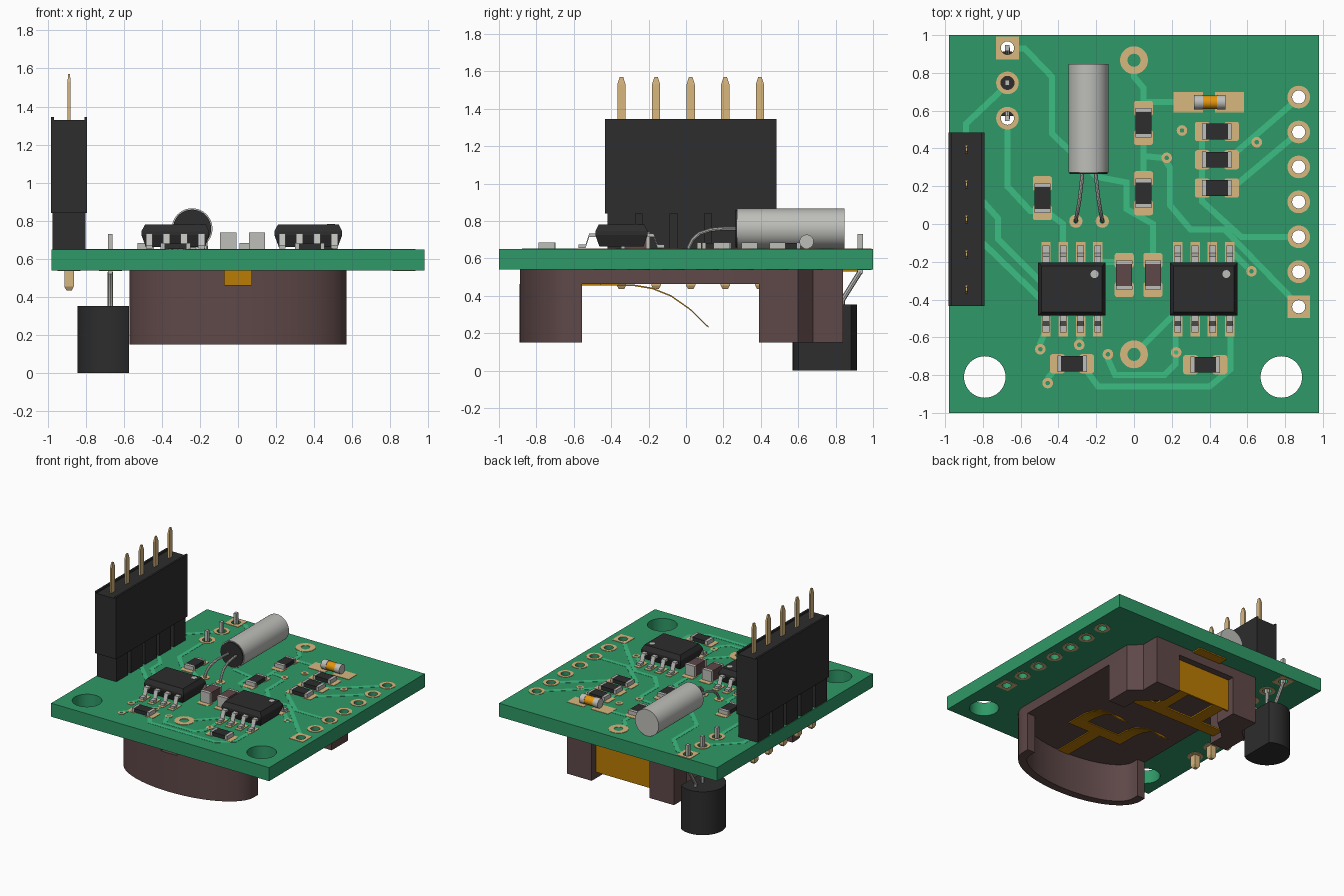
import bpy, bmesh, math
from mathutils import Matrix, Vector

cube = bpy.data.objects.get("Cube")
if cube:
    bpy.data.objects.remove(cube, do_unlink=True)


def material(name, rgb):
    lin = [((c / 255 + 0.055) / 1.055) ** 2.4 for c in rgb] + [1]
    m = bpy.data.materials.new(name)
    m.use_nodes = True
    m.diffuse_color = lin
    m.node_tree.nodes["Principled BSDF"].inputs["Base Color"].default_value = lin
    return m


GREEN = material("board green", (47, 153, 103))
TRACE = material("trace green", (60, 190, 130))
TAN = material("pad gold", (217, 183, 127))
AMBER = material("diode amber", (230, 150, 12))
CLIP = material("clip gold", (186, 124, 4))
BROWN = material("holder brown", (95, 72, 72))
BLACK = material("plastic black", (45, 45, 46))
SILVER = material("metal silver", (190, 190, 186))


def from_bm(name, bm, mat, smooth=False):
    bmesh.ops.recalc_face_normals(bm, faces=bm.faces)
    for f in bm.faces:
        f.smooth = False
    me = bpy.data.meshes.new(name)
    bm.to_mesh(me)
    bm.free()
    me.materials.append(mat)
    ob = bpy.data.objects.new(name, me)
    bpy.context.collection.objects.link(ob)
    if smooth:
        bpy.ops.object.select_all(action='DESELECT')
        ob.select_set(True)
        bpy.context.view_layer.objects.active = ob
        bpy.ops.object.shade_smooth_by_angle(angle=math.radians(30))
    return ob


def box(name, x0, x1, y0, y1, z0, z1, mat):
    bm = bmesh.new()
    bmesh.ops.create_cube(bm, size=1, matrix=Matrix.Translation(((x0 + x1) / 2, (y0 + y1) / 2, (z0 + z1) / 2))
                          @ Matrix.Diagonal((x1 - x0, y1 - y0, z1 - z0, 1)))
    return from_bm(name, bm, mat)


def cylinder(name, a, b, r, mat, n=32):
    a, b = Vector(a), Vector(b)
    rot = (b - a).to_track_quat('Z', 'Y').to_matrix().to_4x4()
    bm = bmesh.new()
    bmesh.ops.create_cone(bm, cap_ends=True, segments=n, radius1=r, radius2=r, depth=(b - a).length,
                          matrix=Matrix.Translation((a + b) / 2) @ rot)
    return from_bm(name, bm, mat, True)


def loft(name, rings, mat, smooth=False):
    """Skin a run of four-cornered rings and cap both ends."""
    bm = bmesh.new()
    rings = [[bm.verts.new(p) for p in ring] for ring in rings]
    for lo, hi in zip(rings, rings[1:]):
        for i in range(4):
            bm.faces.new((lo[i], lo[i - 3], hi[i - 3], hi[i]))
    bm.faces.new(rings[0])
    bm.faces.new(rings[-1])
    return from_bm(name, bm, mat, smooth)


def stack(name, cx, cy, levels, mat):
    """Centred rectangles, each (z, half_x, half_y)."""
    loft(name, [[(cx + sx * hx, cy + sy * hy, z) for sx, sy in ((-1, -1), (1, -1), (1, 1), (-1, 1))]
                for z, hx, hy in levels], mat)


def curve_bm(loops, cyclic, z=0, **settings):
    cu = bpy.data.curves.new("outline", 'CURVE')
    for k, v in settings.items():
        setattr(cu, k, v)
    for pts in loops:
        sp = cu.splines.new('POLY')
        sp.points.add(len(pts) - 1)
        for p, q in zip(sp.points, pts):
            p.co = (*q, 1) if len(q) == 3 else (*q, 0, 1)
        sp.use_cyclic_u = cyclic
    ob = bpy.data.objects.new("outline", cu)
    bpy.context.collection.objects.link(ob)
    me = bpy.data.meshes.new_from_object(ob.evaluated_get(bpy.context.evaluated_depsgraph_get()))
    bpy.data.objects.remove(ob, do_unlink=True)
    bm = bmesh.new()
    bm.from_mesh(me)
    bpy.data.meshes.remove(me)
    bmesh.ops.translate(bm, vec=(0, 0, z), verts=bm.verts)
    bmesh.ops.remove_doubles(bm, verts=bm.verts, dist=1e-5)
    return bm


def plate(name, loops, z0, z1, mat):
    """Flat outline with holes, extruded from z0 to z1."""
    bm = curve_bm(loops, True, (z0 + z1) / 2, dimensions='2D', fill_mode='BOTH', extrude=(z1 - z0) / 2)
    return from_bm(name, bm, mat, True)


def wire(name, pts, r, mat):
    bm = curve_bm([pts], False, dimensions='3D', bevel_depth=r, bevel_resolution=2, use_fill_caps=True)
    return from_bm(name, bm, mat, True)


def circle(x, y, r, n=28):
    return [(x + r * math.cos(2 * math.pi * i / n), y + r * math.sin(2 * math.pi * i / n)) for i in range(n)]


def rect(x0, x1, y0, y1, r=0):
    if not r:
        return [(x0, y0), (x1, y0), (x1, y1), (x0, y1)]
    corners = [(x1 - r, y1 - r), (x0 + r, y1 - r), (x0 + r, y0 + r), (x1 - r, y0 + r)]
    return [(cx + r * math.cos(a), cy + r * math.sin(a)) for q, (cx, cy) in enumerate(corners)
            for a in [math.pi / 2 * (q + k / 3) for k in range(4)]]


def stroke(pts, w):
    """Outline of a mitred path of width w."""
    pts = [Vector(p) for p in pts]
    left, right = [], []
    for i, p in enumerate(pts):
        d0 = (p - pts[i - 1]).normalized() if i else (pts[1] - p).normalized()
        d1 = (pts[i + 1] - p).normalized() if i < len(pts) - 1 else d0
        n = Vector((-d0.y - d1.y, d0.x + d1.x)).normalized()
        n *= w / 2 / max(0.4, n.dot(Vector((-d0.y, d0.x))))
        left.append(tuple(p + n))
        right.append(tuple(p - n))
    return left + right[::-1]


B, T = 0.54, 0.65  # board underside and top
PAD, LINE = 0.003, 0.0015  # copper heights

# Board with mounting and pin holes
edge_holes = [(0.872, 0.672 - 0.185 * i) for i in range(7)]
sensor_holes = [(-0.67, y) for y in (0.932, 0.747, 0.56)]
plate("board", [rect(-0.98, 0.98, -1, 1), circle(-0.79, -0.81, 0.11, 40), circle(0.78, -0.81, 0.11, 40)]
      + [circle(x, y, 0.035, 20) for x, y in edge_holes + sensor_holes], B, T, GREEN)

# Ring pads on both faces, the first of each row square
for i, (x, y) in enumerate(edge_holes + sensor_holes):
    outer = rect(x - .06, x + .06, y - .06, y + .06) if i in (6, 7) else circle(x, y, 0.06)
    for side, z in (("top", T), ("bottom", B - PAD)):
        plate(f"{side}_pin_pad_{i}", [outer, circle(x, y, 0.035, 20)], z, z + PAD, TAN)
for x, y, r, h in [(0, .867, .074, .035), (0, -.69, .074, .035), (-.308, .015, .035, .014), (-.168, .015, .035, .014)] + [
        (x, y, .028, .012) for x, y in ((.254, .495), (.65, .433), (.173, .35), (.622, -.25), (-.496, -.663),
                                        (-.457, -.842), (-.29, -.64), (-.138, -.69), (.223, -.68))]:
    plate("via_ring", [circle(x, y, r), circle(x, y, h, 16)], T, T + PAD, TAN)

# Traces
for i, path in enumerate([
        [(-.61, .93), (-.58, .93), (-.435, .78), (-.435, .48), (-.2, .25), (-.04, .22), (-.04, .08), (.1, 0), (.1, -.18)],
        [(-.71, .7), (-.89, .53), (-.89, .4)], [(-.67, .5), (-.67, .2), (-.55, .07), (-.5, .07)],
        [(-.8, .12), (-.72, .03), (-.72, -.08), (-.47, -.33)], [(-.8, -.1), (-.48, -.41)],
        [(0, .8), (0, .78), (.05, .72), (.05, .6)], [(.25, .645), (.05, .645)],
        [(.05, .45), (.05, .36), (.15, .35)],
        [(.17, .33), (.19, .3), (.19, .1), (.3, -.03), (.48, -.03), (.84, -.4)],
        [(.36, .5), (.36, .12), (.57, -.07), (.81, -.07)], [(.83, .63), (.5, .345)], [(.83, .45), (.52, .19)],
        [(-.375, -.15), (-.375, 0), (-.47, .07)], [(-.27, -.75), (-.19, -.86), (.4, -.86), (.51, -.77), (.51, -.55)],
        [(-.14, -.71), (-.1, -.8), (.16, -.8), (.22, -.74), (.22, -.55)], [(-.47, -.57), (-.5, -.64)],
        [(-.46, -.82), (-.4, -.75)], [(-.29, -.62), (-.28, -.57)], [(.05, -.64), (.26, -.43)],
        [(-.2, -.2), (0, -.2)], [(.6, -.23), (.5, -.13)], [(.05, .2), (.05, .36)]]):
    plate(f"trace_{i}", [stroke(path, .032)], T, T + LINE, TRACE)


# Surface-mount resistors and capacitors
def chip_part(name, cx, cy, along_x, h, body):
    def span(a0, a1, w):
        return (cx + a0, cx + a1, cy - w, cy + w) if along_x else (cx - w, cx + w, cy + a0, cy + a1)
    for s, tag in ((-1, "a"), (1, "b")):
        plate(f"{name}_pad_{tag}", [rect(*span(*sorted((s * .038, s * .117)), .051), .014)], T, T + PAD, TAN)
        box(f"{name}_end_{tag}", *span(*sorted((s * .058, s * .078)), .043), T + PAD, T + h, SILVER)
    box(f"{name}_body", *span(-.058, .058, .042), T + PAD, T + h - .002, body)


for i, (x, y, along) in enumerate([(.439, .49, 1), (.439, .34, 1), (.439, .19, 1), (.05, .535, 0), (.05, .163, 0),
                                   (-.485, .137, 0), (-.328, -.74, 1), (.377, -.745, 1)]):
    chip_part(f"resistor_{i}", x, y, along, .034, BLACK)
for i, x in enumerate((-.052, .1)):
    chip_part(f"capacitor_{i}", x, -.27, False, .09, BROWN)

# Glass diode on its pads
for x0, x1 in ((.21, .365), (.43, .582)):
    box("diode_pad", x0, x1, .59, .70, T, T + PAD, TAN)
for x0, x1, r, m in ((.318, .364, .038, SILVER), (.364, .44, .035, AMBER), (.44, .485, .038, SILVER)):
    cylinder("diode_section", (x0, .645, .689), (x1, .645, .689), r, m, 24)

# Eight-legged chips
for name, cx in (("left_chip", -.329), ("right_chip", .369)):
    stack(name + "_body", cx, -.345, [(.663, .155, .118), (.725, .178, .14), (.745, .178, .14), (.78, .16, .122)], BLACK)
    cylinder(name + "_dot", (cx + .12, -.265, .775), (cx + .12, -.265, .783), .021, SILVER, 20)
    for i in range(4):
        x = cx - .137 + .0915 * i
        for s in (-1, 1):
            box(name + "_pad", x - .025, x + .025, *sorted((-.345 + s * .145, -.345 + s * .25)), T, T + PAD, TAN)
            # gull-wing leg: foot, slope and shoulder
            loft(name + "_leg", [[(x - .018, y, z), (x + .018, y, z), (x + .018, y, z + .018), (x - .018, y, z + .018)]
                                 for y, z in ((-.345 + s * d, h) for d, h in ((.135, .715), (.172, .715),
                                                                              (.192, .656), (.23, .656)))], SILVER)

# Crystal can lying on the board
cylinder("crystal_can", (-.241, .272, .759), (-.241, .847, .759), .107, SILVER, 40)
cylinder("crystal_base", (-.241, .264, .759), (-.241, .273, .759), .1, BLACK, 40)
for s in (-1, 1):
    wire("crystal_lead", [(-.238 + s * dx, y, z) for dx, y, z in ((.035, .27, .759), (.042, .2, .759), (.05, .13, .752),
         (.06, .07, .732), (.067, .035, .7), (.07, .015, .66), (.07, .015, B))], .01, SILVER)

# Pin header with stacked socket
box("header_socket", -.982, -.792, -.434, .485, .84, 1.33, BLACK)
for x in (-.982, -.807):
    box("socket_lip", x, x + .015, -.434, .485, 1.33, 1.345, BLACK)
box("header_core", -.93, -.845, -.42, .465, T, .84, BLACK)
for i in range(5):
    y = -.345 + .185 * i
    box(f"header_block_{i}", -.975, -.80, y - .074, y + .074, T, .84, BLACK)
    stack(f"header_pin_{i}", -.887, y, [(1.2, .008, .022), (1.53, .008, .022), (1.57, .005, .009)], TAN)
    stack(f"header_tail_{i}", -.887, y, [(.435, .014, .014), (.455, .025, .025), (T, .025, .025)], TAN)
    plate(f"header_pad_{i}", [circle(-.887, y, .06)], B - PAD, B, TAN)

# Sensor hanging below the board, flat towards +x
flat = math.acos(.098 / .172)
body = [(-.671 + .172 * math.cos(a), .742 + .172 * math.sin(a))
        for a in [flat + (2 * math.pi - 2 * flat) * i / 28 for i in range(29)]]
plate("sensor_body", [body], 0, .352, BLACK)
for i, (x, y) in enumerate(sensor_holes):
    yb = .742 + (y - .745) * .5
    wire(f"sensor_lead_{i}", [(x, yb, .34), (x, yb, .375), (x, y, .53)], .014, SILVER)
    box(f"sensor_pin_{i}", x - .012, x + .012, y - .015, y + .015, .52, .73, SILVER)


# Coin cell holder: floor, curved front wall and two rear posts
def front_arc(a, b):
    return [(-a * math.cos(math.pi * i / 32), -.61 - b * math.sin(math.pi * i / 32)) for i in range(33)]


arc = front_arc(.57, .28)
plate("holder_floor", [arc[:15] + [(-.072, -.888), (-.072, -.83), (.072, -.83), (.072, -.888)] + arc[18:]
                       + [(.57, .6), (.48, .68), (.48, .84), (-.48, .84), (-.48, .68), (-.57, .6)]], .462, B, BROWN)
plate("holder_front_wall", [[(-.57, -.555)] + arc + [(.57, -.555), (.5, -.555)]
                            + front_arc(.5, .215)[::-1] + [(-.5, -.555)]], .15, .463, BROWN)
for s, tag in ((1, "left"), (-1, "right")):
    plate(f"holder_{tag}_post", [[(s * x, y) for x, y in ((.57, .39), (.57, .6), (.48, .68), (.48, .84), (.26, .84),
                                                         (.26, .66), (.42, .52), (.42, .39))]], .15, .463, BROWN)

# Metal contacts of the holder
box("rear_clip_plate", -.27, .27, .77, .785, .2, B, CLIP)
box("rear_clip_lip", -.42, .42, .42, .52, .2, .212, CLIP)
for s in (-1, 1):
    box("rear_clip_arm", s * .17 - .05, s * .17 + .05, .5, .78, .2, .212, CLIP)
box("rear_solder_tab", -.13, .13, .78, .92, B - .01, B, CLIP)
box("front_solder_tab", -.072, .072, -.86, -.83, .462, B, CLIP)
box("spring_stem", -.05, .05, -.82, -.4, .454, .462, CLIP)
box("spring_crossbar", -.25, .25, -.46, -.36, .454, .462, CLIP)
sweep = [(-.4, .454), (-.28, .452), (-.18, .435), (-.08, .395), (.02, .325), (.12, .228)]
for s in (-1, 1):
    loft("spring_finger", [[(s * .2 + w, y, z + t) for w, t in ((-.05, 0), (.05, 0), (.05, .008), (-.05, .008))]
                           for y, z in sweep], CLIP, True)
